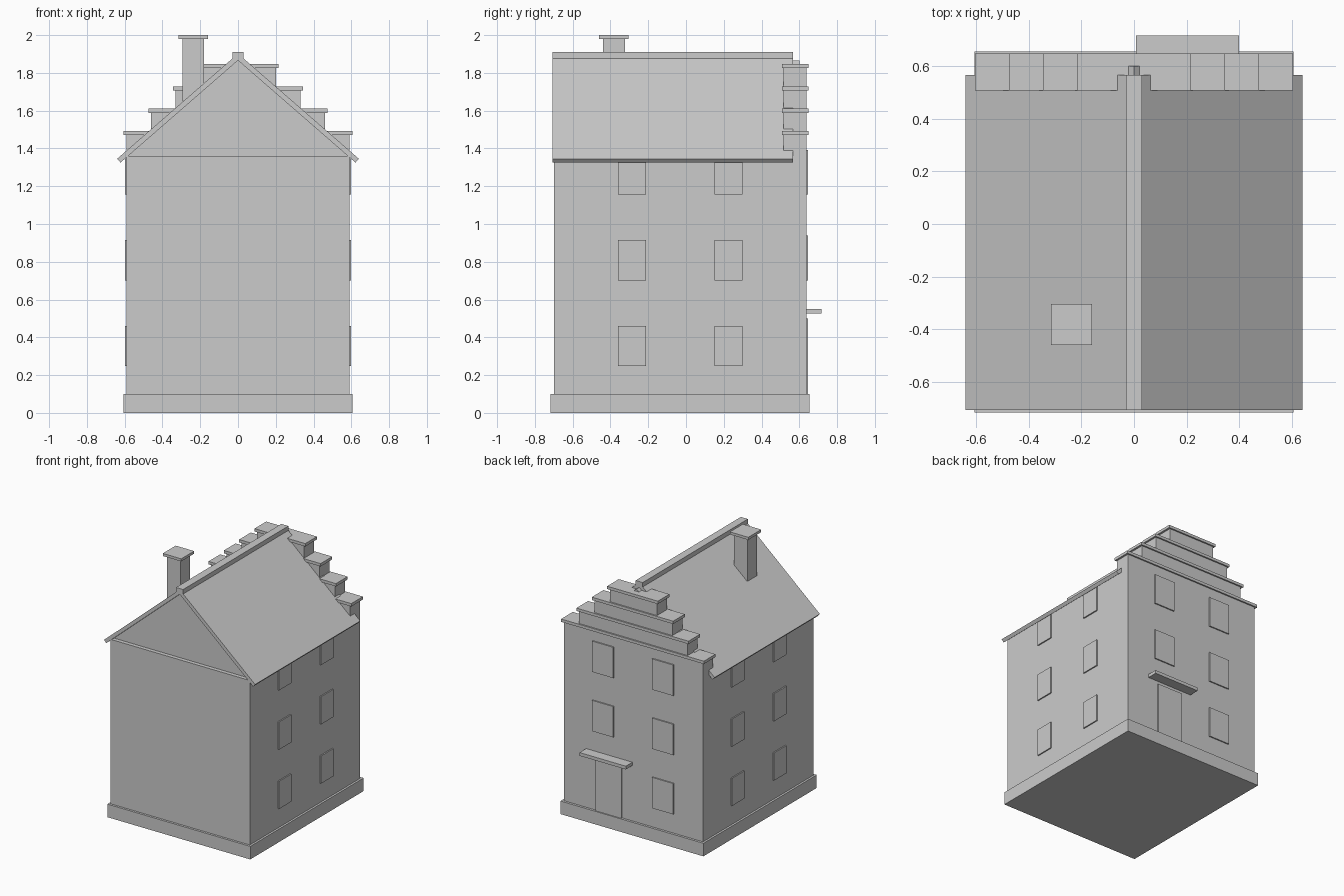
import bpy
from math import cos, sin, atan2

cube = bpy.data.objects.get("Cube")
if cube:
    bpy.data.objects.remove(cube, do_unlink=True)

grey = bpy.data.materials.new("plain_grey")
grey.use_nodes = True
grey.diffuse_color = (0.6, 0.6, 0.6, 1)
grey.node_tree.nodes["Principled BSDF"].inputs["Base Color"].default_value = (0.6, 0.6, 0.6, 1)


def prism(name, profile, y0, y1):
    """Extrude an x-z profile (counter-clockwise from the front) along y."""
    n = len(profile)
    verts = [(x, y, z) for y in (y0, y1) for x, z in profile]
    faces = [list(range(n)), list(range(2 * n - 1, n - 1, -1))]
    faces += [(i, i + n, (i + 1) % n + n, (i + 1) % n) for i in range(n)]
    mesh = bpy.data.meshes.new(name)
    mesh.from_pydata(verts, [], faces)
    mesh.materials.append(grey)
    obj = bpy.data.objects.new(name, mesh)
    bpy.context.collection.objects.link(obj)
    return obj


def box(name, x0, x1, y0, y1, z0, z1):
    return prism(name, [(x0, z0), (x1, z0), (x1, z1), (x0, z1)], y0, y1)


WALL_X, FRONT, BACK, EAVE_Z = 0.59, -0.70, 0.637, 1.36

# Plinth and main walls
box("plinth", -0.606, 0.606, -0.717, 0.655, 0, 0.1)
box("walls", -WALL_X, WALL_X, FRONT, BACK, 0.1, EAVE_Z)

# Recessed front gable under the roof
apex, eave_x, eave_z, thick = 1.866, 0.622, 1.325, 0.027
slope = (apex - eave_z) / eave_x
prism("gable", [(-0.582, EAVE_Z), (0.582, EAVE_Z), (0, apex)], FRONT + 0.03, 0.6)

# Roof slopes with square-cut eaves, and ridge cap
angle = atan2(apex - eave_z, eave_x)
out_x, out_z = eave_x + thick * sin(angle), eave_z + thick * cos(angle)
top = apex + thick / cos(angle)
for side, name in ((1, "left"), (-1, "right")):
    outline = [(0, apex), (side * eave_x, eave_z), (side * out_x, out_z), (0, top)]
    prism("roof_" + name, outline[::side], -0.707, 0.567)
box("ridge_cap", -0.03, 0.03, -0.707, 0.567, 1.876, 1.91)

# Stepped back gable with coping slabs
step_base = EAVE_Z
for i in range(4):
    half = WALL_X - 0.13 * i
    cap = 1.47 + 0.1185 * i
    box(f"gable_step_{i + 1}", -half, half, 0.515, BACK, step_base, cap)
    box(f"step_coping_{i + 1}", -half - 0.015, half + 0.015, 0.507, 0.648, cap, cap + 0.022)
    step_base = cap + 0.022

# Windows, three floors
for floor in range(3):
    z = 0.248 + 0.454 * floor
    for side, name in ((1, "left"), (-1, "right")):
        x0, x1 = sorted((side * (WALL_X - 0.02), side * (WALL_X + 0.0095)))
        for y in (-0.285, 0.224):
            box(f"{name}_window", x0, x1, y - 0.074, y + 0.074, z, z + 0.212)
        if floor or side < 0:
            x = side * 0.254
            box("back_window", x - 0.09, x + 0.09, BACK - 0.02, BACK + 0.0095, z, z + 0.236)

# Door and canopy
box("door", 0.095, 0.315, BACK - 0.02, BACK + 0.0095, 0.1, 0.5)
box("door_canopy", 0.008, 0.4, BACK - 0.02, 0.717, 0.525, 0.55)

# Chimney
cx, cy = -0.237, -0.382
box("chimney", cx - 0.058, cx + 0.058, cy - 0.058, cy + 0.058, 1.65, 1.98)
box("chimney_cap", cx - 0.078, cx + 0.078, cy - 0.078, cy + 0.078, 1.98, 2.0)
